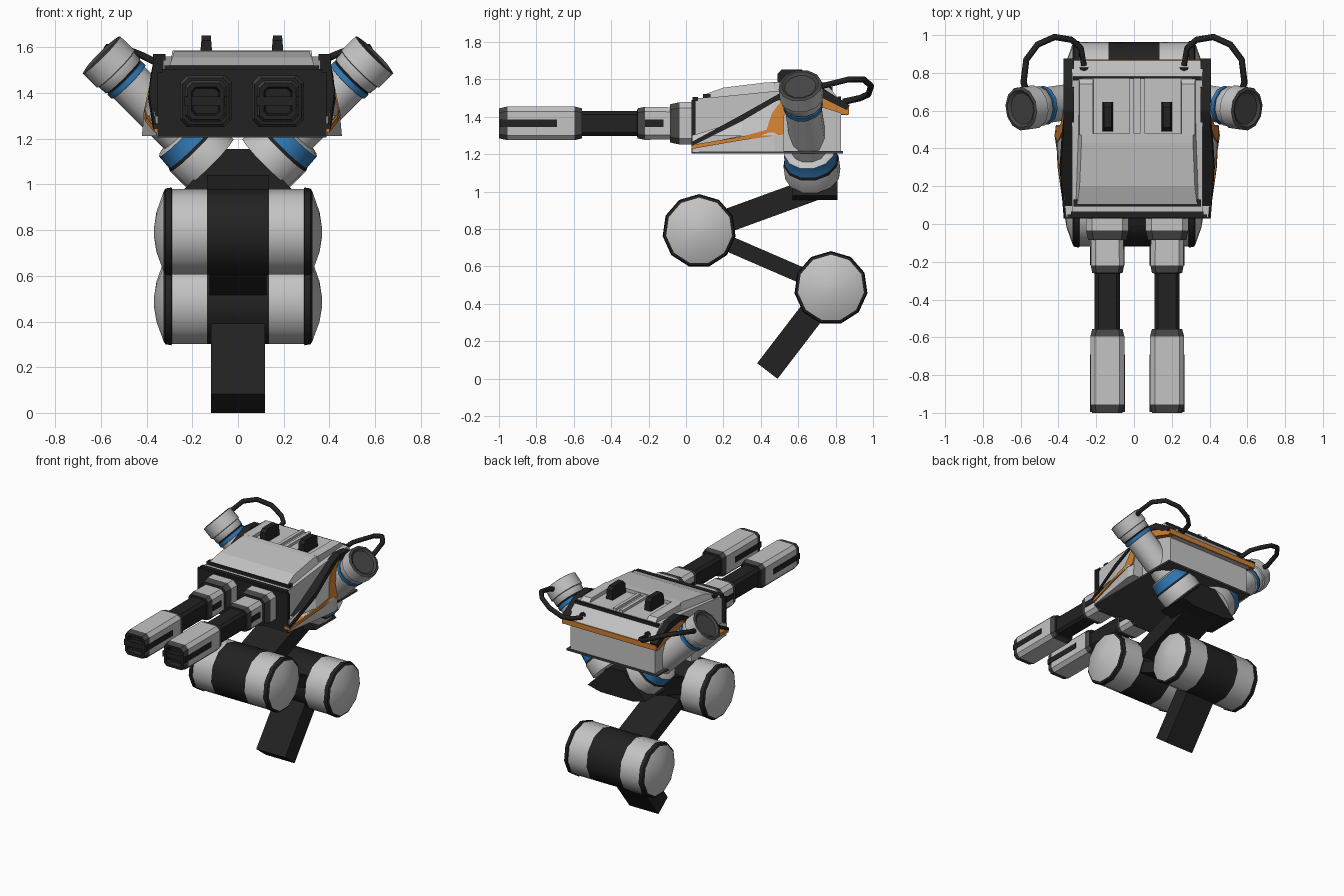
import bpy, bmesh, math
from mathutils import Vector

if "Cube" in bpy.data.objects:
    bpy.data.objects.remove(bpy.data.objects["Cube"])

CX = 0.017  # the hull sits slightly off the leg centre


def material(name, col):
    m = bpy.data.materials.new(name)
    m.diffuse_color = (*col, 1)
    m.use_nodes = True
    m.node_tree.nodes["Principled BSDF"].inputs["Base Color"].default_value = m.diffuse_color
    return m


MATS = [material("light_grey", (0.55, 0.55, 0.55)), material("black", (0.016, 0.016, 0.016)),
        material("dark_grey", (0.06, 0.06, 0.06)), material("blue", (0.03, 0.19, 0.46)),
        material("orange", (0.62, 0.21, 0.03))]
L, K, D, B, O = range(5)


def finish(name, bm, smooth=False):
    bmesh.ops.recalc_face_normals(bm, faces=bm.faces)
    me = bpy.data.meshes.new(name)
    bm.to_mesh(me)
    bm.free()
    for m in MATS:
        me.materials.append(m)
    ob = bpy.data.objects.new(name, me)
    bpy.context.collection.objects.link(ob)
    if smooth:
        me.shade_smooth()
        me.set_sharp_from_angle(angle=math.radians(38))
    return ob


def loft(name, rings, mats, smooth=False):
    """Skin closed rings of points; mats = start cap, each span, end cap."""
    bm = bmesh.new()
    vs = [[bm.verts.new(p) for p in r] for r in rings]
    bm.faces.new(vs[0]).material_index = mats[0]
    for k, (a, b) in enumerate(zip(vs, vs[1:])):
        for i in range(len(a)):
            j = (i + 1) % len(a)
            bm.faces.new((a[i], a[j], b[j], b[i])).material_index = mats[k + 1]
    bm.faces.new(vs[-1]).material_index = mats[-1]
    return finish(name, bm, smooth)


def lathe(name, prof, origin, axis, n, phase=0.0):
    """prof: (distance along axis, radius, material of the span after it)."""
    q = Vector(axis).to_track_quat('Z', 'Y')
    rings = [[Vector(origin) + q @ Vector((r * math.cos(phase + math.tau * i / n),
              r * math.sin(phase + math.tau * i / n), d)) for i in range(n)] for d, r, _ in prof]
    return loft(name, rings, [prof[0][2]] + [p[2] for p in prof], True)


def box(name, x, y, z, mat):
    rings = [[(a, y[0], z[0]), (a, y[1], z[0]), (a, y[1], z[1]), (a, y[0], z[1])] for a in x]
    return loft(name, rings, [mat] * 3)


def side_prism(name, prof, x0, x1, mat, taper=0.0):
    """Side profile (y, z) extruded in x; taper narrows the higher points."""
    z0 = min(p[1] for p in prof)
    rings = [[(x + s * taper * (z - z0), y, z) for y, z in prof] for x, s in ((x0, 1), (x1, -1))]
    return loft(name, rings, [mat] * 3)


def bar(name, p, q, width, thick, mat):
    p, q = Vector(p), Vector(q)
    d = (q - p).normalized()
    n = Vector((-d.y, d.x)) * thick / 2
    return side_prism(name, [p + n, q + n, q - n, p - n], -width / 2, width / 2, mat)


def flank(y, z):
    """Half width of the bowed hull side."""
    b = max(0, 1 - abs(y - 0.47) / 0.43)
    c = min(1, max(0, (1.52 - z) / 0.25))
    return 0.377 + 0.065 * b * c


def side_strip(name, top, low, s, inner, lift, mat):
    """Slab on the hull side running between two (y, z) lines."""
    rings = []
    for (y1, z1), (y2, z2) in zip(top, low):
        rings.append([(CX + s * inner, y1, z1), (CX + s * (flank(y1, z1) + lift), y1, z1),
                      (CX + s * (flank(y2, z2) + lift), y2, z2), (CX + s * inner, y2, z2)])
    return loft(name, rings, [mat] * (len(rings) + 1))


# ---- hull body with sloped back
side_prism("hull_body", [(.04, 1.21), (.04, 1.47), (.055, 1.5), (.1, 1.5), (.5, 1.54), (.76, 1.56),
                         (.865, 1.45), (.865, 1.41), (.83, 1.41), (.83, 1.21)], CX - .345, CX + .345, L)
box("hull_front_plate", (CX - .37, CX + .37), (.03, .05), (1.21, 1.49), K)
box("hull_front_lip", (CX - .35, CX + .35), (.034, .065), (1.485, 1.505), K)
box("hull_base_trim", (CX - .37, CX + .37), (.03, .84), (1.205, 1.218), D)
box("rear_band", (CX - .385, CX + .385), (.83, .872), (1.412, 1.45), O)

# ---- top deck with a recessed rear panel
box("deck_rim", (CX - .338, CX + .338), (.092, .13), (1.49, 1.522), K)
side_prism("deck_front", [(.105, 1.49), (.105, 1.522), (.2, 1.556), (.43, 1.584), (.48, 1.586), (.48, 1.49)],
           CX - .328, CX + .328, L, .35)
box("deck_floor", (CX - .29, CX + .29), (.47, .77), (1.5, 1.562), L)
for s in (-1, 1):
    c = CX + s * .27
    side_prism("deck_rail", [(.47, 1.5), (.47, 1.586), (.74, 1.586), (.78, 1.55), (.78, 1.5)],
               c - .045, c + .045, L, .12)
    c = CX + s * .028
    box("deck_rib", (c - .012, c + .012), (.47, .77), (1.55, 1.58), L)
    c = CX + s * .156
    side_prism("deck_fin", [(.49, 1.55), (.49, 1.63), (.51, 1.652), (.62, 1.652), (.645, 1.63), (.645, 1.55)],
               c - .028, c + .028, K, .08)
box("deck_rear_line", (CX - .34, CX + .34), (.762, .782), (1.535, 1.56), K)

# ---- side armour: light panel, dark frame, orange stripe
frame_top = [(.03, 1.265), (.3, 1.412), (.5, 1.525), (.6, 1.572), (.72, 1.56), (.875, 1.462)]
frame_low = [(.03, 1.243), (.3, 1.378), (.47, 1.478), (.58, 1.53), (.7, 1.515), (.86, 1.435)]
stripe_top = [(.03, 1.25), (.3, 1.295), (.43, 1.33), (.46, 1.42), (.52, 1.5), (.62, 1.535), (.72, 1.51), (.86, 1.455)]
stripe_low = [(.03, 1.228), (.3, 1.275), (.52, 1.305), (.52, 1.4), (.56, 1.45), (.62, 1.48), (.7, 1.46), (.86, 1.408)]
panel_top = [(.035, 1.245), (.3, 1.385), (.47, 1.48), (.525, 1.5)]
for s in (-1, 1):
    side_strip("side_panel", panel_top, [(y, 1.3) for y, z in panel_top], s, .32, 0, L)
    side_strip("side_skirt", [(y, 1.3 if y > .1 else 1.245) for y, z in panel_top],
               [(y, 1.212) for y, z in panel_top], s, .32, -.004, L)
    side_strip("side_frame", frame_top, frame_low, s, .335, .012, K)
    side_strip("side_stripe", stripe_top, stripe_low, s, .34, .006, O)

# ---- twin guns, chamfered square sections
gun = [(.06, .113, L), (-.035, .113, D), (-.085, .102, K), (-.086, .086, L), (-.22, .088, D), (-.26, .08, K),
       (-.261, .067, K), (-.555, .067, K), (-.556, .08, D), (-.595, .09, L), (-.955, .09, D), (-1.0, .08, K),
       (-.999, .062, K), (-.96, .055, K)]


def gun_ring(x, y, h):
    c = h * .72
    pts = [(c, -h), (h, -c), (h, c), (c, h), (-c, h), (-h, c), (-h, -c), (-c, -h)]
    return [(x + a, y, 1.365 + b) for a, b in pts]


for s in (-1, 1):
    c = CX + s * .158
    loft("gun_barrel", [gun_ring(c, y, h) for y, h, _ in gun], [L] + [g[2] for g in gun])
    box("gun_slot", (c - .093, c + .093), (-.995, -.69), (1.345, 1.386), K)
    box("gun_collar_slot", (c - .092, c + .092), (-.22, -.12), (1.345, 1.386), K)

# ---- shoulder arms in a V, with blue rings
arm = [(.012, .085, D), (0, .1, D), (.004, .117, L), (.09, .118, L), (.094, .11, L), (.135, .108, K),
       (.145, .1, B), (.147, .106, B), (.172, .106, L), (.174, .098, L), (.49, .098, L), (.492, .125, L),
       (.5, .138, B), (.565, .143, K), (.58, .15, L), (.675, .15, L)]
for s in (-1, 1):
    lathe("shoulder_arm", arm, (s * .6, .61, 1.57), (-s * .7, .1, -.7), 12, math.pi / 12)

# ---- cables from arm ends to the hull back
for s in (-1, 1):
    cu = bpy.data.curves.new("cable", 'CURVE')
    cu.dimensions = '3D'
    cu.bevel_depth = .017
    cu.bevel_resolution = 1
    cu.use_fill_caps = True
    sp = cu.splines.new('POLY')
    path = [(.56, .68, 1.55), (.585, .75, 1.57), (.57, .87, 1.6), (.51, .95, 1.6), (.42, .99, 1.565),
            (.33, .975, 1.52), (.28, .93, 1.5), (.265, .84, 1.48)]
    sp.points.add(len(path) - 1)
    for p, (x, y, z) in zip(sp.points, path):
        p.co = (s * x, y, z, 1)
    cu.materials.append(MATS[K])
    bpy.context.collection.objects.link(bpy.data.objects.new("cable", cu))
    lathe("cable_socket", [(0, .026, K), (.03, .026, K)], (s * .265, .8, 1.48), (0, 1, .1), 8)

# ---- hip block under the arms
hip = [(-.06, 1.155), (.06, 1.155), (.235, .98), (.13, .955), (-.13, .955), (-.235, .98)]
loft("hip_block", [[(x, y, z) for x, z in hip] for y in (.57, .81)], [K] * 3)

# ---- leg joints (drums) and links
half = [(-.368, .02, L), (-.357, .09, L), (-.326, .178, K), (-.318, .192, K), (-.292, .197, K), (-.288, .191, L),
        (-.136, .191, K)]
drum = half + [(.136, .191, L), (.288, .191, K), (.292, .197, K), (.318, .192, K), (.326, .178, L),
               (.357, .09, L), (.368, .02, L)]
KNEE, ANKLE = (.07, .79), (.775, .485)
for name, (y, z) in (("knee_drum", KNEE), ("ankle_drum", ANKLE)):
    lathe(name, drum, (0, y, z), (1, 0, 0), 11, math.pi / 2)
bar("upper_leg", KNEE, (.77, 1.045), .27, .125, K)
bar("lower_leg", KNEE, ANKLE, .25, .085, K)
bar("foot", ANKLE, (.435, .041), .236, .137, K)
